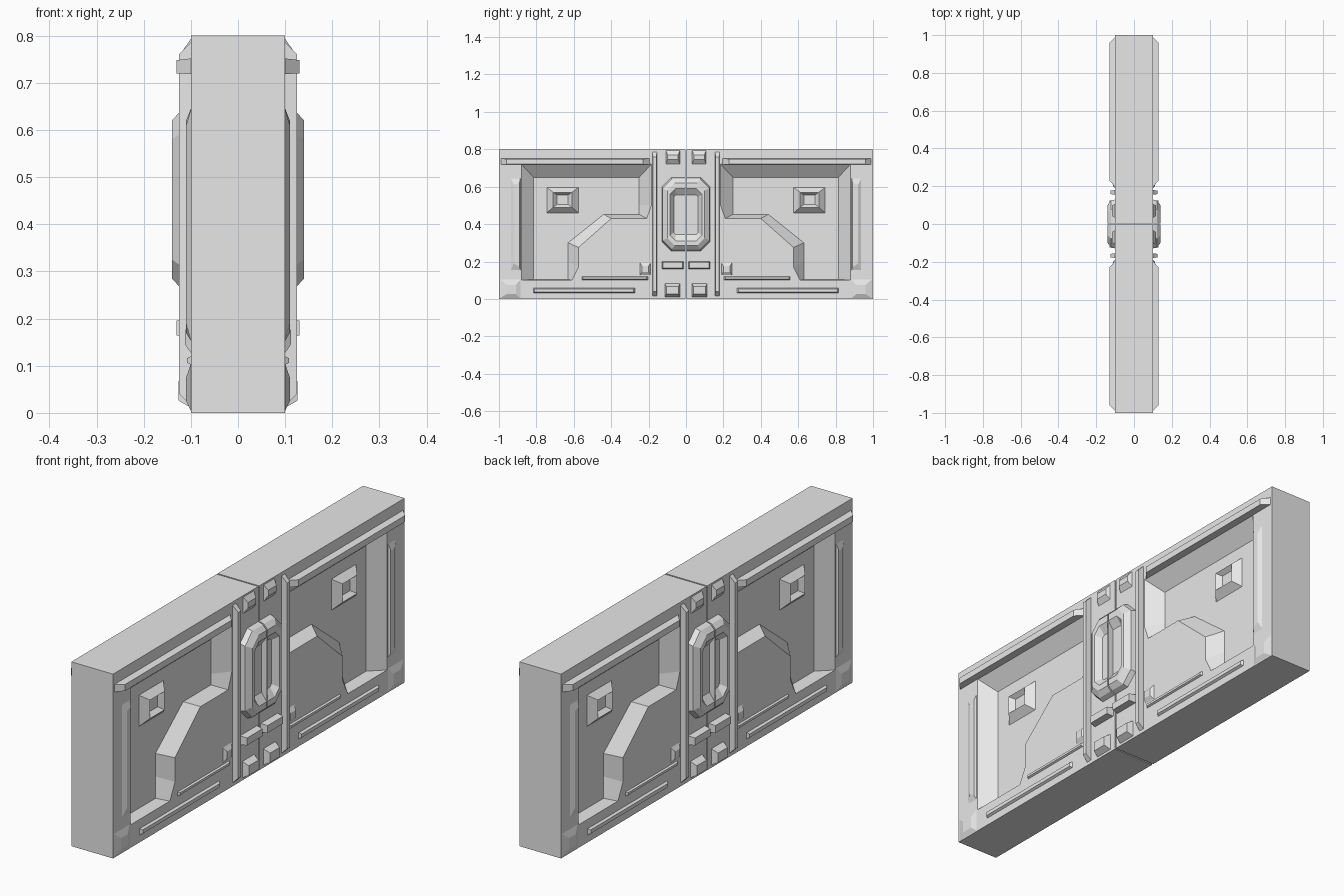
import bpy, bmesh

if "Cube" in bpy.data.objects:
    bpy.data.objects.remove(bpy.data.objects["Cube"])

grey = bpy.data.materials.new("light_grey")
grey.diffuse_color = (0.8, 0.8, 0.8, 1)
grey.use_nodes = True
grey.node_tree.nodes["Principled BSDF"].inputs["Base Color"].default_value = grey.diffuse_color


def finish(name, bm):
    """Turn a quarter part (+x, -y) into an object mirrored to all four quarters."""
    bmesh.ops.recalc_face_normals(bm, faces=bm.faces[:])
    me = bpy.data.meshes.new(name)
    bm.to_mesh(me)
    bm.free()
    me.materials.append(grey)
    ob = bpy.data.objects.new(name, me)
    bpy.context.collection.objects.link(ob)
    mod = ob.modifiers.new("mirror", 'MIRROR')
    mod.use_axis = (True, True, False)
    mod.merge_threshold = 0.0005
    return ob


def ring(bm, pts, x):
    return [bm.verts.new((x, y, z)) for y, z in pts]


def bridge(bm, a, b):
    n = len(a)
    for i in range(n):
        bm.faces.new((a[i], a[(i + 1) % n], b[(i + 1) % n], b[i]))


def loft(name, *levels):
    """Stack (points, x) outlines, closed at the last level."""
    bm = bmesh.new()
    rings = [ring(bm, p, x) for p, x in levels]
    for a, b in zip(rings, rings[1:]):
        bridge(bm, a, b)
    bm.faces.new(rings[-1])
    bm.faces.new(rings[0][::-1])
    return finish(name, bm)


def rect(y0, y1, z0, z1):
    return [(y0, z0), (y1, z0), (y1, z1), (y0, z1)]


def plate(name, y0, y1, z0, z1, x1, dy=0.01, dz=0.01, x0=0.095):
    return loft(name, (rect(y0, y1, z0, z1), x0),
                (rect(y0 + dy, y1 - dy, z0 + dz, z1 - dz), x1))


# Wall slab with a sloped recess that runs around an arched lower corner
S, FLOOR = 0.1, 0.045
rim = [(-.88, .10), (-.61, .10), (-.575, .17), (-.575, .275), (-.40, .43),
       (-.21, .43), (-.185, .50), (-.185, .72), (-.88, .72)]
floor = [(-.815, .105), (-.63, .105), (-.63, .20), (-.63, .30), (-.44, .452),
         (-.25, .452), (-.25, .50), (-.25, .65), (-.815, .65)]
bm = bmesh.new()
mid = ring(bm, rect(-1, -.003, 0, .8), 0)
out = ring(bm, rect(-1, -.003, 0, .8), S)
bridge(bm, mid, out)
top, bottom = ring(bm, rim, S), ring(bm, floor, FLOOR)
bridge(bm, top, bottom)
bm.faces.new(bottom)
edges = [bm.edges.get((r[i], r[(i + 1) % len(r)])) for r in (out, top) for i in range(len(r))]
bmesh.ops.triangle_fill(bm, edges=edges, use_beauty=True)
finish("wall_slab", bm)

# Square port on the recess floor, with a sunken centre
loft("square_port", (rect(-.75, -.57, .455, .60), FLOOR - .005),
     (rect(-.71, -.61, .49, .57), .075),
     (rect(-.69, -.63, .505, .555), .055))

# Long rail under the top edge
loft("top_rail", (rect(-.995, -.19, .718, .752), .095),
     (rect(-.96, -.23, .72, .748), .13))

# Upright strip at the outer end
loft("end_strip", ([(-.94, .15), (-.885, .15), (-.885, .65), (-.94, .65)], .098),
     ([(-.92, .19), (-.89, .17), (-.89, .62), (-.92, .61)], .11))

# Lower ribs
plate("lower_rib", -.82, -.27, .03, .062, .11, .01, .008)
plate("short_rib", -.56, -.20, .10, .122, .108, .01, .006)

# Corner foot and small wedge beside the upright rib
loft("corner_foot", (rect(-1, -.88, 0, .11), .098),
     (rect(-.96, -.91, .025, .075), .11))
plate("side_wedge", -.25, -.185, .12, .20, .112, .015, .025)

# Upright rib beside the centre band
plate("upright_rib", -.18, -.155, .01, .79, .125, .003, .03)

# Centre blocks
plate("lower_block", -.13, -.012, .16, .20, .13, .006, .004)
plate("foot_block", -.115, -.03, .008, .085, .126, .01, .018)
plate("top_block", -.11, -.03, .715, .80, .116, .012, .03)


# Half octagonal latch frame with a sunken middle
def latch(w, z0, z1, c):
    return [(-.003, z0), (-w + c, z0), (-w, z0 + c), (-w, z1 - c), (-w + c, z1), (-.003, z1)]


loft("latch_frame", (latch(.13, .255, .65, .05), .095), (latch(.125, .265, .64, .048), .122),
     (latch(.10, .285, .62, .04), .14), (latch(.085, .31, .59, .03), .14),
     (latch(.065, .345, .555, .01), .115))
